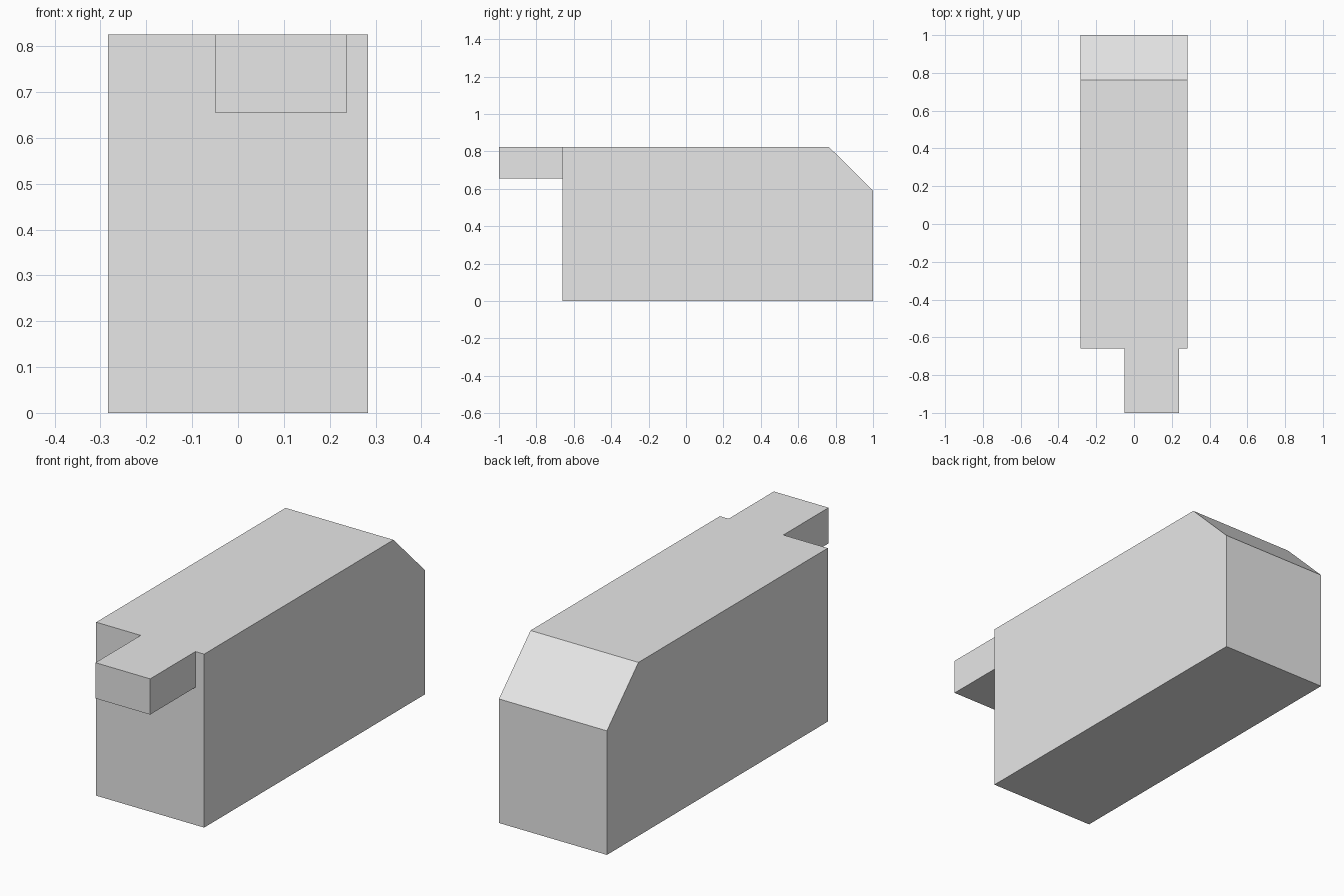
import bpy
import bmesh

cube = bpy.data.objects.get("Cube")
if cube:
    bpy.data.objects.remove(cube, do_unlink=True)

# Single plain grey material
grey = bpy.data.materials.new("light_grey")
grey.use_nodes = True
colour = (0.8, 0.8, 0.8, 1)
grey.diffuse_color = colour
for node in grey.node_tree.nodes:
    if node.type == 'BSDF_PRINCIPLED':
        node.inputs["Base Color"].default_value = colour


def extrude_profile(name, profile, x0, x1):
    """Extrude a closed side profile of (y, z) points from x0 to x1."""
    bm = bmesh.new()
    face = bm.faces.new([bm.verts.new((x0, y, z)) for y, z in profile])
    result = bmesh.ops.extrude_face_region(bm, geom=[face], use_keep_orig=True)
    moved = [v for v in result["geom"] if isinstance(v, bmesh.types.BMVert)]
    bmesh.ops.translate(bm, verts=moved, vec=(x1 - x0, 0, 0))
    bmesh.ops.recalc_face_normals(bm, faces=bm.faces)
    mesh = bpy.data.meshes.new(name)
    bm.to_mesh(mesh)
    bm.free()
    mesh.materials.append(grey)
    obj = bpy.data.objects.new(name, mesh)
    bpy.context.collection.objects.link(obj)
    return obj


TOP, FRONT, BACK, HALF_WIDTH = 0.825, -0.66, 1.0, 0.284

# Main block with its sloped upper back edge
extrude_profile("body",
                [(FRONT, 0), (BACK, 0), (BACK, 0.59), (0.763, TOP), (FRONT, TOP)],
                -HALF_WIDTH, HALF_WIDTH)

# Off-centre tab flush with the top, projecting from the front
extrude_profile("front_tab",
                [(-1, 0.655), (FRONT, 0.655), (FRONT, TOP), (-1, TOP)],
                -0.05, 0.238)
